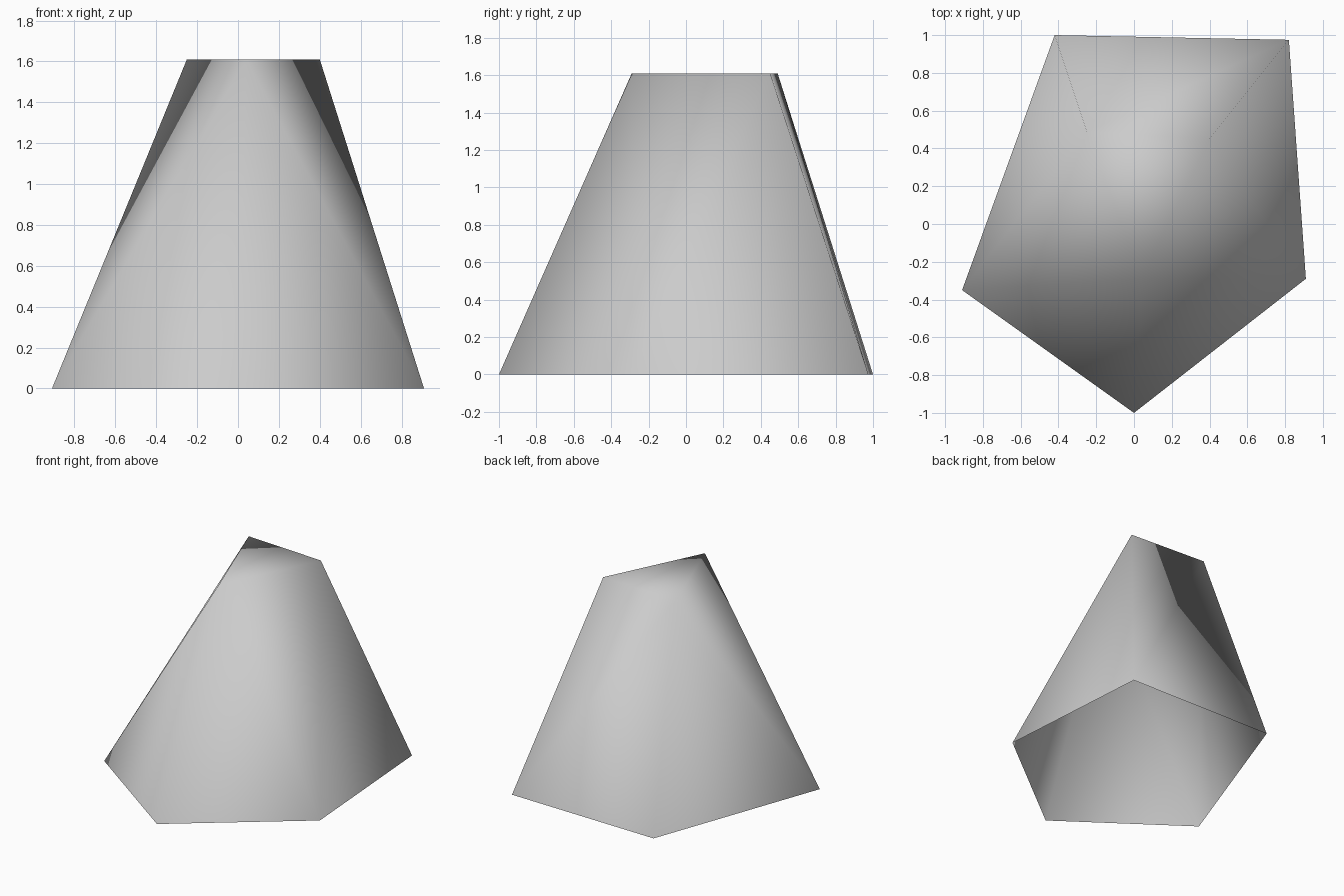
import bpy, bmesh

cube = bpy.data.objects.get("Cube")
if cube:
    bpy.data.objects.remove(cube)

# Plain grey stone
grey = bpy.data.materials.new("stone_grey")
grey.use_nodes = True
colour = (0.6, 0.6, 0.6, 1)
grey.diffuse_color = colour
grey.node_tree.nodes["Principled BSDF"].inputs["Base Color"].default_value = colour

# Five-sided footprint and three-sided flat top
HEIGHT = 1.61
base_outline = [(-0.42, 1.0), (-0.91, -0.35), (0, -1.0), (0.91, -0.29), (0.82, 0.975)]
top_outline = [(-0.25, 0.49), (0.04, -0.29), (0.40, 0.45)]

# Tapered body: skin the two outlines with a convex shell
bm = bmesh.new()
for outline, z in ((base_outline, 0), (top_outline, HEIGHT)):
    for x, y in outline:
        bm.verts.new((x, y, z))
bmesh.ops.convex_hull(bm, input=bm.verts)
bmesh.ops.recalc_face_normals(bm, faces=bm.faces)

# Open underside: the shell is hollow
underside = [f for f in bm.faces if all(v.co.z < 0.01 for v in f.verts)]
bmesh.ops.delete(bm, geom=underside, context='FACES_ONLY')
# Drop edges left over from the removed underside
loose = [e for e in bm.edges if not e.link_faces]
bmesh.ops.delete(bm, geom=loose, context='EDGES')
for face in bm.faces:
    face.smooth = True

mesh = bpy.data.meshes.new("tapered_rock")
bm.to_mesh(mesh)
bm.free()
mesh.materials.append(grey)
rock = bpy.data.objects.new("tapered_rock", mesh)
bpy.context.collection.objects.link(rock)
